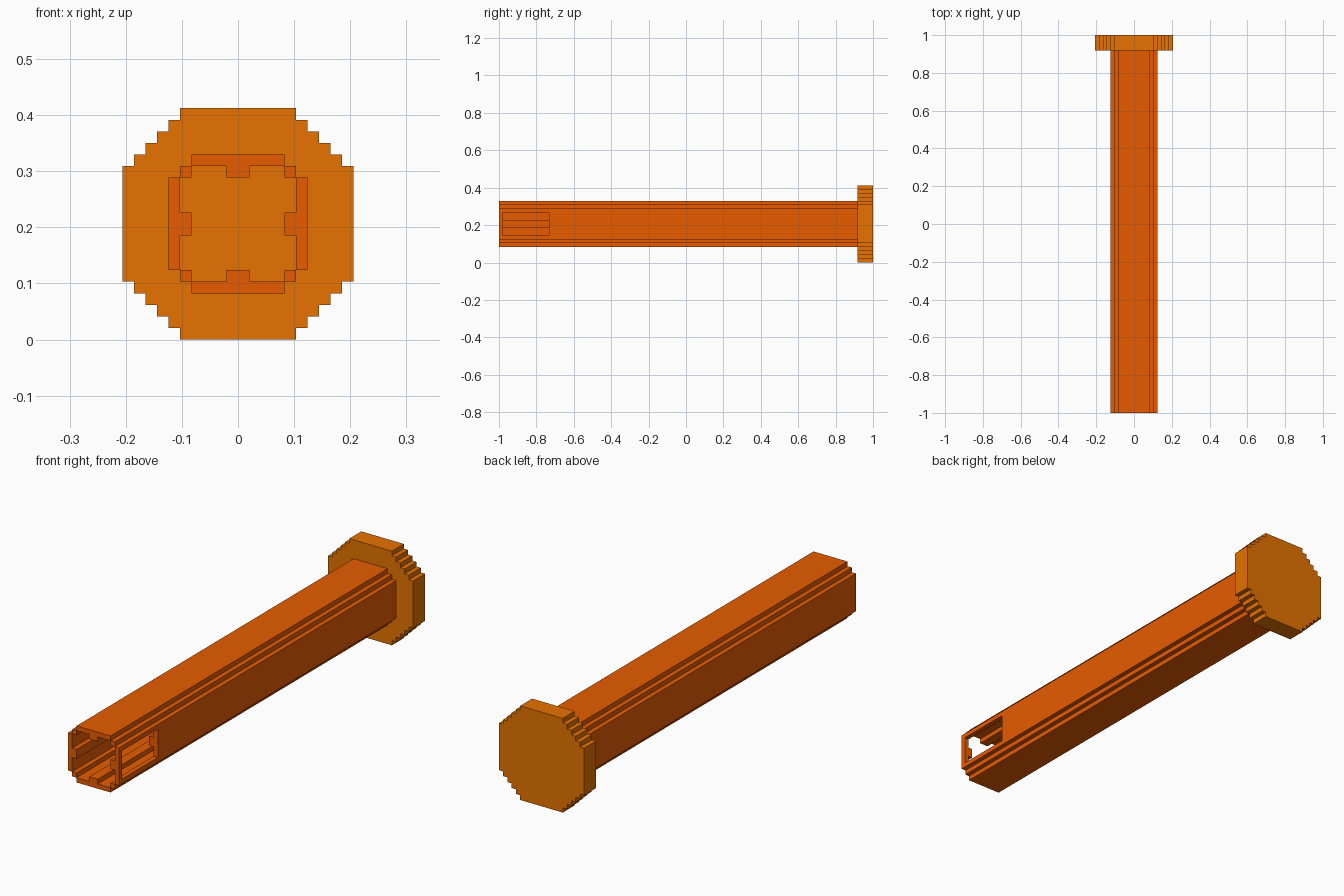
import bpy
import bmesh

if "Cube" in bpy.data.objects:
    bpy.data.objects.remove(bpy.data.objects["Cube"])

U = 2 / 97          # grid step that all stepped details follow
CZ = 10 * U         # height of the long axis
CAP_Y = 1 - 4 * U   # where the shaft meets the cap


def material(name, rgb):
    m = bpy.data.materials.new(name)
    m.diffuse_color = (*rgb, 1)
    m.use_nodes = True
    m.node_tree.nodes["Principled BSDF"].inputs["Base Color"].default_value = m.diffuse_color
    return m


def ring(quarter):
    """Mirror a first-quadrant outline (top to right side) into a full loop."""
    q = list(quarter)
    pts = q + [(x, -z) for x, z in reversed(q)]
    pts += [(-x, -z) for x, z in q] + [(-x, z) for x, z in reversed(q)]
    return pts


def extrusion(name, loop, y0, y1, mat):
    """Fill an outline in the xz plane and extrude it along y."""
    bm = bmesh.new()
    face = bm.faces.new([bm.verts.new((x * U, y0, CZ + z * U)) for x, z in loop])
    out = bmesh.ops.extrude_face_region(bm, geom=[face], use_keep_orig=True)
    moved = [g for g in out["geom"] if isinstance(g, bmesh.types.BMVert)]
    bmesh.ops.translate(bm, vec=(0, y1 - y0, 0), verts=moved)
    bmesh.ops.recalc_face_normals(bm, faces=bm.faces[:])
    me = bpy.data.meshes.new(name)
    bm.to_mesh(me)
    bm.free()
    me.materials.append(mat)
    ob = bpy.data.objects.new(name, me)
    bpy.context.collection.objects.link(ob)
    return ob


def cut(target, cutter):
    """Subtract the cutter from the target and delete it."""
    cutter.hide_render = True
    mod = target.modifiers.new(cutter.name, 'BOOLEAN')
    mod.operation = 'DIFFERENCE'
    mod.solver = 'EXACT'
    mod.object = cutter
    bpy.context.view_layer.objects.active = target
    bpy.ops.object.modifier_apply(modifier=mod.name)
    bpy.data.objects.remove(cutter)


rust = material("rust orange", (0.80, 0.107, 0.0))
amber = material("amber orange", (0.79, 0.17, 0.0))

# End cap: octagon with stair-stepped corners
stair = [(5, 10)]
for i in range(5, 10):
    stair += [(i, 14 - i), (i + 1, 14 - i)]
extrusion("end_cap", ring(stair), CAP_Y, 1, amber)

# Hollow shaft: stepped outer corners, inner channel with a rib on each wall
outer = ring([(4, 6), (4, 5), (5, 5), (5, 4), (6, 4)])
inner = ring([(1, 4), (1, 5), (4, 5), (4, 4), (5, 4), (5, 1), (4, 1)])
shaft = extrusion("hollow_shaft", outer, -1, CAP_Y, rust)
cut(shaft, extrusion("channel_cutter", inner, -1.1, 1.1, rust))

# Window through the right wall near the open end
opening = [(3, 3), (7, 3), (7, -3), (3, -3)]
cut(shaft, extrusion("window_cutter", opening, -1 + U, -1 + 13 * U, rust))
